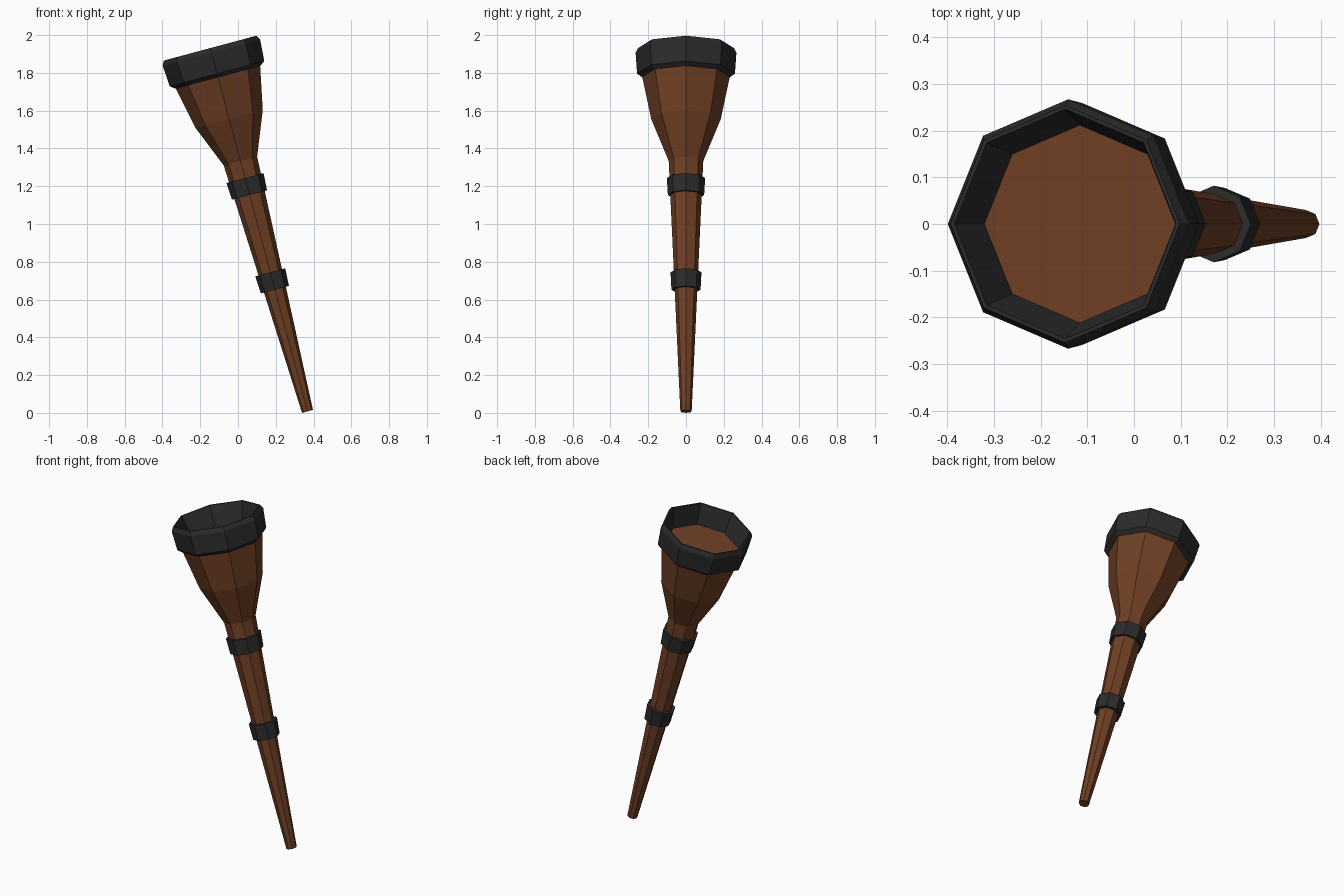
import bpy, bmesh, math
from mathutils import Matrix

if "Cube" in bpy.data.objects:
    bpy.data.objects.remove(bpy.data.objects["Cube"])

SIDES = 8
# Whole torch leans 15 degrees, standing on its lower tip
LEAN = Matrix.Translation((0.368, 0, 0.008)) @ Matrix.Rotation(math.radians(-15), 4, 'Y')


def material(name, color):
    m = bpy.data.materials.new(name)
    m.diffuse_color = (*color, 1)
    m.use_nodes = True
    m.node_tree.nodes["Principled BSDF"].inputs["Base Color"].default_value = m.diffuse_color
    return m


wood = material("brown_wood", (0.16, 0.05, 0.018))
metal = material("dark_metal", (0.024, 0.024, 0.024))


def lathe(name, profile, mat, closed=False):
    """Spin (radius, height) points into an eight-sided solid, capped or closed as a ring."""
    bm = bmesh.new()
    rings = []
    for r, z in profile:
        rings.append([bm.verts.new((r * math.cos(k * math.tau / SIDES),
                                    r * math.sin(k * math.tau / SIDES), z))
                      for k in range(SIDES)])
    pairs = list(zip(rings, rings[1:]))
    if closed:
        pairs.append((rings[-1], rings[0]))
    else:
        bm.faces.new(rings[0][::-1])
        bm.faces.new(rings[-1])
    for a, b in pairs:
        for k in range(SIDES):
            n = (k + 1) % SIDES
            bm.faces.new((a[k], a[n], b[n], b[k]))
    bmesh.ops.recalc_face_normals(bm, faces=bm.faces)
    bm.transform(LEAN)
    mesh = bpy.data.meshes.new(name)
    bm.to_mesh(mesh)
    bm.free()
    mesh.materials.append(mat)
    obj = bpy.data.objects.new(name, mesh)
    bpy.context.collection.objects.link(obj)
    return obj


# Tapered handle flaring into the head
lathe("handle_and_head", [(0.03, 0), (0.0915, 1.372), (0.184, 1.602),
                          (0.232, 1.835), (0.213, 1.87)], wood)

# Hollow bevelled rim around the head
lathe("top_rim", [(0.2335, 1.832), (0.259, 1.851), (0.267, 1.966),
                  (0.254, 1.991), (0.246, 1.991), (0.211, 1.868)], metal, closed=True)

# Two bands on the handle
for name, low, high in (("upper_band", (0.096, 1.186), (0.1015, 1.279)),
                        ("lower_band", (0.077, 0.667), (0.082, 0.762))):
    lathe(name, [low, high], metal)
